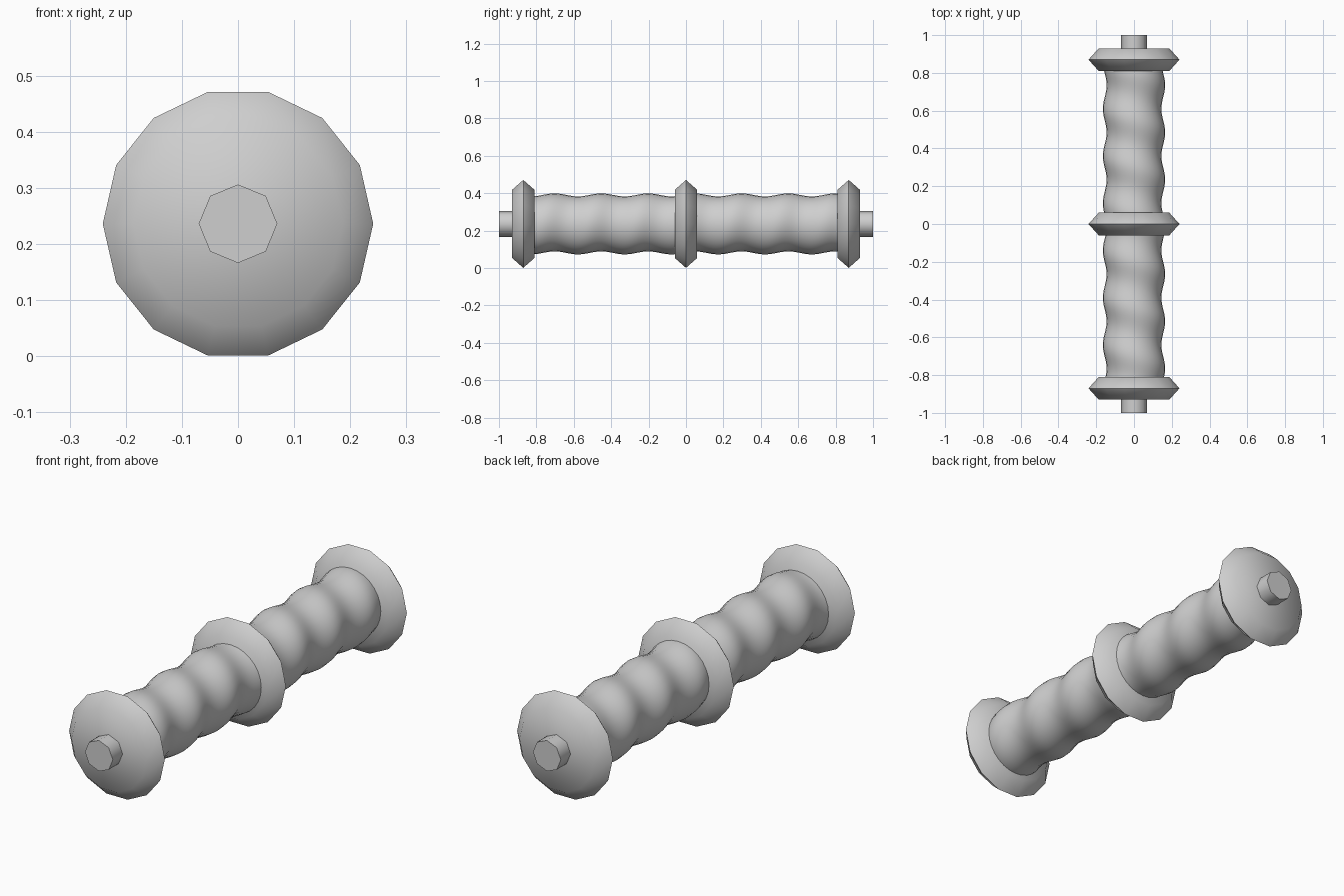
import bpy, bmesh, math

if "Cube" in bpy.data.objects:
    bpy.data.objects.remove(bpy.data.objects["Cube"])

CZ = 0.236          # height of the axis

grey = bpy.data.materials.new("light grey")
grey.diffuse_color = (0.62, 0.62, 0.62, 1)
grey.use_nodes = True
grey.node_tree.nodes["Principled BSDF"].inputs["Base Color"].default_value = grey.diffuse_color


def lathe(name, rings, sides, smooth_angle):
    """Capped tube along y; each ring is (y, radius, x offset, z offset)."""
    bm = bmesh.new()
    loops = []
    for y, r, ox, oz in rings:
        loops.append([bm.verts.new((ox + r * math.cos(2 * math.pi * i / sides), y,
                                    CZ + oz + r * math.sin(2 * math.pi * i / sides)))
                      for i in range(sides)])
    for a, b in zip(loops, loops[1:]):
        for i in range(sides):
            j = (i + 1) % sides
            bm.faces.new((a[i], a[j], b[j], b[i]))
    bm.faces.new(loops[0])
    bm.faces.new(loops[-1])
    bmesh.ops.recalc_face_normals(bm, faces=bm.faces)
    mesh = bpy.data.meshes.new(name)
    bm.to_mesh(mesh)
    bm.free()
    mesh.materials.append(grey)
    obj = bpy.data.objects.new(name, mesh)
    bpy.context.collection.objects.link(obj)
    bpy.ops.object.select_all(action='DESELECT')
    obj.select_set(True)
    bpy.context.view_layer.objects.active = obj
    bpy.ops.object.shade_smooth_by_angle(angle=math.radians(smooth_angle))
    return obj


# Bevelled discs: both ends and the middle
for label, y in (("front", -0.87), ("middle", 0.0), ("back", 0.87)):
    lathe(label + "_disc",
          [(y - 0.06, 0.187, 0, 0), (y, 0.241, 0, 0), (y + 0.06, 0.187, 0, 0)], 14, 60)

# Octagonal end pegs
for label, s in (("front", -1), ("back", 1)):
    lathe(label + "_peg", [(s * 0.92, 0.07, 0, 0), (s * 1.0, 0.07, 0, 0)], 8, 50)

# Spiral grips: a round section whose centre winds around the axis
PITCH, START, STEPS = 0.25, 0.235, 48
for label, y0, y1 in (("front", -0.82, -0.05), ("back", 0.05, 0.82)):
    rings = []
    for k in range(STEPS + 1):
        y = y0 + (y1 - y0) * k / STEPS
        a = 2 * math.pi * (y - START) / PITCH
        rings.append((y, 0.155, 0.010 * math.cos(a), 0.008 * math.sin(a)))
    lathe(label + "_grip", rings, 28, 50)
